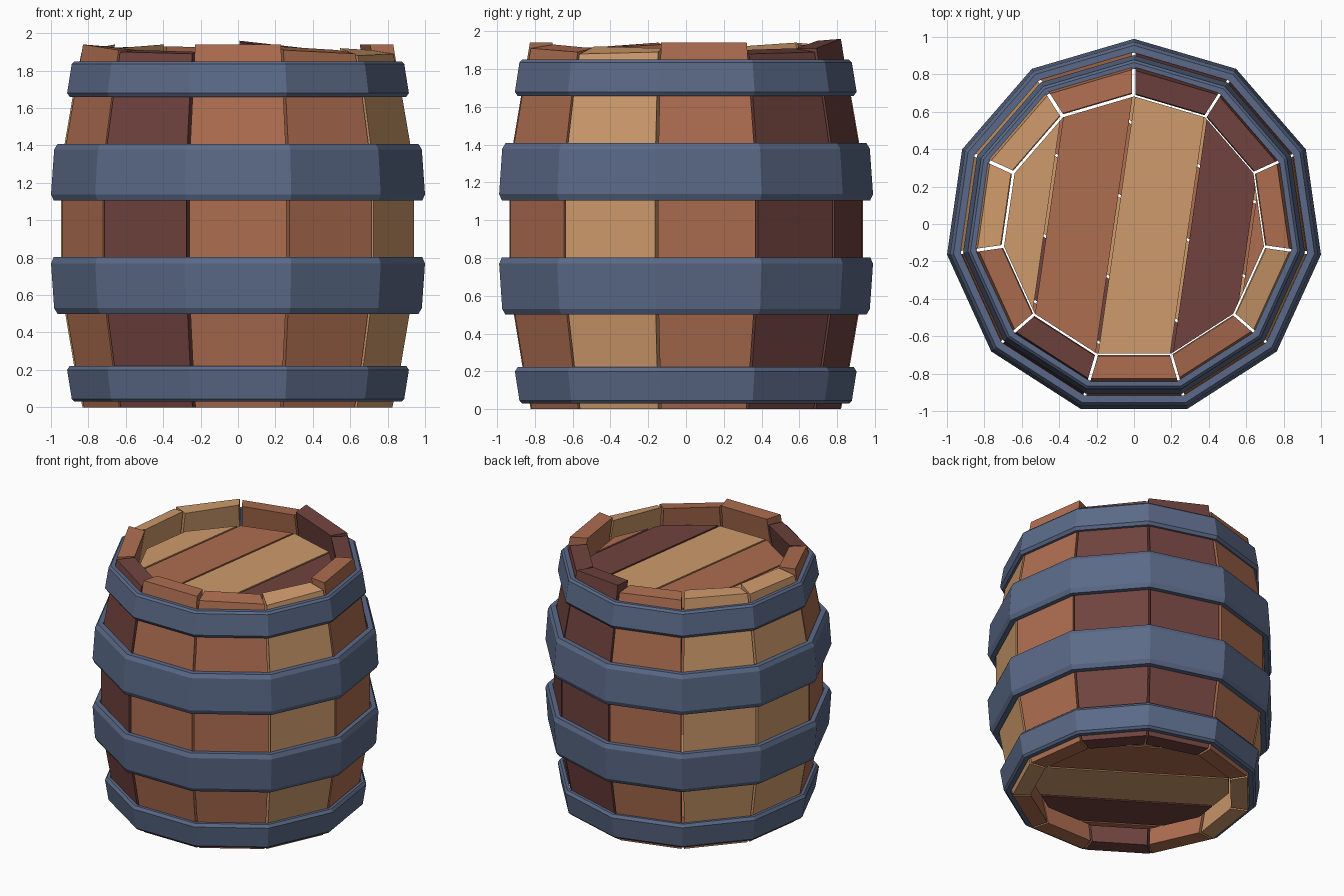
import bpy, bmesh, math, random
from mathutils import Vector

if "Cube" in bpy.data.objects:
    bpy.data.objects.remove(bpy.data.objects["Cube"])

random.seed(4)
N = 11
STEP = 2 * math.pi / N
CY = -0.02                      # barrel axis, so that the bounds are centred


def material(name, rgb):
    m = bpy.data.materials.new(name)
    m.diffuse_color = (*rgb, 1)
    m.use_nodes = True
    m.node_tree.nodes["Principled BSDF"].inputs["Base Color"].default_value = m.diffuse_color
    return m


TAN = material("tan_wood", (0.62, 0.325, 0.15))
MID = material("red_brown_wood", (0.42, 0.155, 0.08))
DARK = material("dark_wood", (0.16, 0.055, 0.048))
IRON = material("blue_iron", (0.105, 0.144, 0.246))


def finish(bm, name, mat):
    bmesh.ops.recalc_face_normals(bm, faces=bm.faces[:])
    me = bpy.data.meshes.new(name)
    bm.to_mesh(me)
    bm.free()
    me.materials.append(mat)
    ob = bpy.data.objects.new(name, me)
    ob.location.y = CY
    bpy.context.collection.objects.link(ob)
    return ob


def loft(rings, name, mat, closed=False):
    """Skin equal-length rings of points; cap the ends or close the loop."""
    bm = bmesh.new()
    vs = [[bm.verts.new(p) for p in r] for r in rings]
    k = len(vs[0])
    pairs = list(zip(vs, vs[1:])) + ([(vs[-1], vs[0])] if closed else [])
    for a, b in pairs:
        for j in range(k):
            bm.faces.new((a[j], a[(j + 1) % k], b[(j + 1) % k], b[j]))
    if not closed:
        bm.faces.new(vs[0])
        bm.faces.new(vs[-1])
    return finish(bm, name, mat)


def polar(r, a, z):
    return Vector((r * math.cos(a), r * math.sin(a), z))


# Staves: bulging planks with uneven top ends
PROFILE = [(0.84, 0), (0.885, 0.22), (0.933, 0.5), (0.957, 0.7), (0.957, 1.2),
           (0.938, 1.4), (0.893, 1.66), (0.845, 1.9)]
STAVE_MATS = [MID, MID, TAN, MID, DARK, DARK, MID, TAN, TAN, MID, DARK]
# top heights: outer start, outer end, inner start, inner end
TOPS = [(1.94, 1.94, 1.94, 1.94), (1.91, 1.89, 1.93, 1.91), (1.88, 1.89, 1.92, 1.91),
        (1.94, 1.94, 1.94, 1.94), (1.88, 1.89, 1.90, 1.91), (1.91, 1.96, 1.91, 1.95),
        (1.91, 1.92, 1.92, 1.93), (1.93, 1.92, 1.94, 1.92), (1.91, 1.90, 1.94, 1.93),
        (1.94, 1.91, 1.93, 1.91), (1.90, 1.89, 1.91, 1.90)]
THICK, GAP = 0.125, 0.009
for i in range(N):
    mid = -math.pi / 2 + i * STEP
    a0, a1 = mid - STEP / 2, mid + STEP / 2
    side = Vector((-math.sin(mid), math.cos(mid), 0)) * GAP
    push = polar(random.uniform(-0.007, 0.004), mid, 0)
    rings = []
    for n, (r, z) in enumerate(PROFILE):
        h = TOPS[i] if n == len(PROFILE) - 1 else (z,) * 4
        rings.append([polar(r, a0, h[0]) + side + push, polar(r, a1, h[1]) - side + push,
                      polar(r - THICK, a1, h[3]) - side + push,
                      polar(r - THICK, a0, h[2]) + side + push])
    loft(rings, f"stave_{i + 1}", STAVE_MATS[i])


# Hoops: chamfered iron bands, the upper pair mirrors the lower pair
END = [(0.85, 0.03), (0.883, 0.03), (0.898, 0.045), (0.923, 0.2), (0.908, 0.222), (0.886, 0.222)]
BELLY = [(0.936, 0.5), (0.975, 0.5), (0.993, 0.53), (1.01, 0.77), (0.995, 0.803), (0.96, 0.803)]


def hoop(section, name):
    rings = [[polar(r, math.pi / 2 + k * STEP, z) for r, z in section] for k in range(N)]
    loft(rings, name, IRON, closed=True)


for part, section, total in (("end", END, 1.88), ("belly", BELLY, 1.908)):
    hoop(section, f"lower_{part}_hoop")
    hoop([(r, total - z) for r, z in section], f"upper_{part}_hoop")

# Lids: a polygon cut into five planks with narrow gaps
CUTS = [-0.9, -0.465, -0.101, 0.295, 0.618, 0.9]
LID_MATS = [TAN, MID, TAN, DARK, MID]


def lid(name, z0, z1, angle):
    p = Vector((math.cos(angle), math.sin(angle), 0))
    for i, mat in enumerate(LID_MATS):
        bm = bmesh.new()
        bm.faces.new([bm.verts.new(polar(0.702, math.pi / 2 + k * STEP, z0)) for k in range(N)])
        for off, sgn in ((CUTS[i] + 0.007, -1), (CUTS[i + 1] - 0.007, 1)):
            bmesh.ops.bisect_plane(bm, geom=bm.verts[:] + bm.edges[:] + bm.faces[:],
                                   plane_co=p * off, plane_no=p * sgn, clear_outer=True)
        ext = bmesh.ops.extrude_face_region(bm, geom=bm.faces[:], use_keep_orig=True)
        for v in ext["geom"]:
            if isinstance(v, bmesh.types.BMVert):
                v.co.z = z1
        finish(bm, f"{name}_plank_{i + 1}", mat)


lid("top_lid", 1.73, 1.79, -STEP / 4)
lid("bottom_lid", 0.12, 0.18, -STEP / 4 + 2 * STEP + math.pi)
